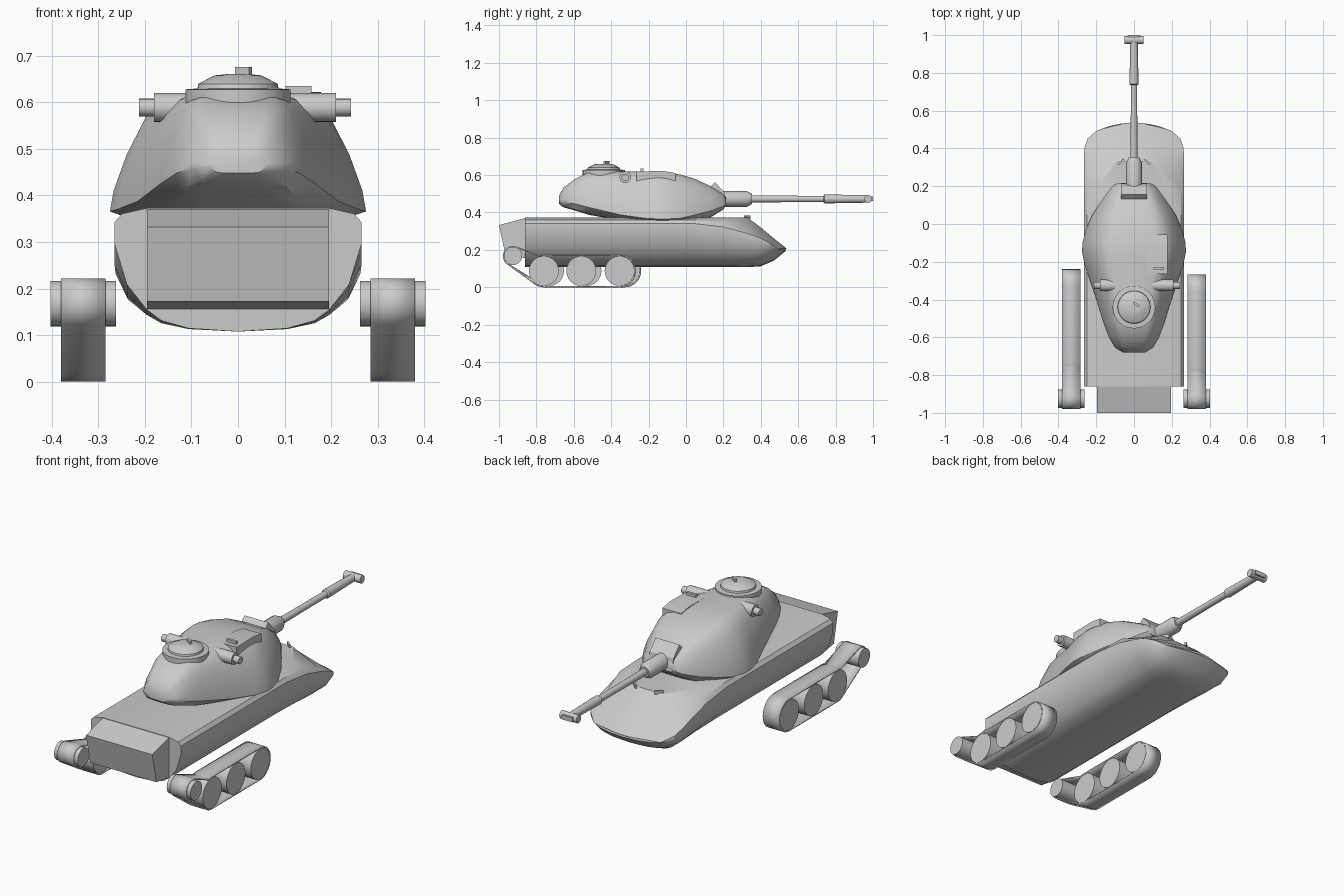
import bpy, bmesh, math
from mathutils import Vector, Matrix

if "Cube" in bpy.data.objects:
    bpy.data.objects.remove(bpy.data.objects["Cube"])


def finish(name, bm, angle=30):
    bmesh.ops.remove_doubles(bm, verts=bm.verts, dist=1e-5)
    bmesh.ops.recalc_face_normals(bm, faces=bm.faces)
    me = bpy.data.meshes.new(name)
    bm.to_mesh(me)
    bm.free()
    ob = bpy.data.objects.new(name, me)
    bpy.context.collection.objects.link(ob)
    bpy.ops.object.select_all(action='DESELECT')
    ob.select_set(True)
    bpy.context.view_layer.objects.active = ob
    bpy.ops.object.shade_smooth_by_angle(angle=math.radians(angle))
    return ob


def loft(name, rings, angle=30, closed=True):
    """Skin a list of equal-length closed rings and cap both ends."""
    bm = bmesh.new()
    vs = [[bm.verts.new(p) for p in r] for r in rings]
    n = len(vs[0])
    for a, b in zip(vs, vs[1:]):
        for i in range(n):
            j = (i + 1) % n
            bm.faces.new((a[i], a[j], b[j], b[i]))
    if closed:
        bm.faces.new(vs[0])
        bm.faces.new(vs[-1])
    return finish(name, bm, angle)


def mirrored(half):
    """Close a half section that runs from bottom centre to top centre."""
    return half + [(-p[0], p[1], p[2]) for p in half[-2:0:-1]]


def lathe(name, profile, origin, axis, n=20):
    """Revolve (distance, radius) points around an axis."""
    q = Vector((0, 0, 1)).rotation_difference(Vector(axis))
    rings = [[Vector(origin) + q @ Vector((r * math.cos(2 * math.pi * i / n),
              r * math.sin(2 * math.pi * i / n), d)) for i in range(n)]
             for d, r in profile]
    return loft(name, rings)


def prism(name, profile, x0, x1):
    return loft(name, [[(x, y, z) for y, z in profile] for x in (x0, x1)])


def box(name, centre, size, rot=0):
    bm = bmesh.new()
    m = (Matrix.Translation(centre) @ Matrix.Rotation(rot, 4, 'Z')
         @ Matrix.Diagonal((*size, 1)))
    bmesh.ops.create_cube(bm, size=1, matrix=m)
    return finish(name, bm)


# Hull: rounded belly, flat deck, wedge-shaped nose
def hull_ring(y, w, zb, ze, zt, f, pike):
    h = ze - zb
    side = w * (0.94 if f > 0.5 else 0.9)
    half = [(0, zb), (.4 * w, zb + .03 * h), (.62 * w, zb + .1 * h),
            (.74 * w, zb + .2 * h), (.9 * w, zb + .43 * h),
            (w, zb + .8 * h), (w, ze), (side, ze + (zt - ze) * (.6 if f > .5 else .15)),
            (f * w, zt), (0, zt)]
    return mirrored([(x, y - pike * (x / w) ** 2, z) for x, z in half])


loft("hull", [hull_ring(*s) for s in (
    (-.86, .265, .11, .345, .375, .74, 0),
    (.03, .265, .11, .345, .375, .74, 0),
    (.2, .265, .11, .325, .375, .7, 0),
    (.33, .265, .11, .29, .375, .35, 0),
    (.40, .263, .115, .265, .322, .25, 0),
    (.47, .247, .145, .238, .264, .2, .02),
    (.537, .2, .2, .208, .211, .2, .045))])

# Stern block
prism("stern_block", [(-1, .335), (-.965, .175), (-.85, .157), (-.85, .375)],
      -.195, .195)

# Turret: egg-shaped casting lofted from back to front
def turret_ring(y, w, zb, zw, zt):
    h = zt - zw
    return mirrored([(x * w, y, z) for x, z in (
        (0, zb), (.45, zb), (.78, zb + .15 * (zw - zb)), (1, zw), (.97, zw + .18 * h),
        (.87, zw + .48 * h), (.72, zw + .8 * h), (.58, zw + .94 * h),
        (.42, zt), (0, zt))])


loft("turret", [turret_ring(*s) for s in (
    (-.68, .06, .45, .465, .49), (-.655, .1, .43, .46, .535),
    (-.6, .133, .415, .45, .578), (-.52, .163, .39, .43, .618),
    (-.35, .215, .36, .39, .622), (-.22, .26, .347, .372, .622),
    (-.15, .275, .345, .368, .621), (-.1, .273, .342, .368, .617),
    (-.03, .255, .338, .372, .605), (.05, .22, .335, .39, .582),
    (.13, .167, .375, .41, .543), (.2, .115, .42, .437, .505),
    (.215, .09, .44, .45, .48))], 35)

# Gun: hood, sleeve, stepped barrel and T-shaped muzzle brake
prism("gun_hood", [(.11, .52), (.155, .565), (.205, .51), (.217, .44), (.11, .44)],
      -.07, .07)
lathe("gun_sleeve", [(.17, .042), (.325, .042), (.352, .028), (.352, .018)],
      (0, 0, .475), (0, 1, 0))
lathe("gun_barrel", [(.34, .019), (.6, .017), (.735, .017), (.74, .024), (.965, .02),
                     (.965, .015)], (0, 0, .475), (0, 1, 0), 16)
lathe("muzzle_brake", [(-.05, .021), (.05, .021)], (0, .974, .475), (1, 0, 0), 16)
box("muzzle_lip", (0, .99, .475), (.064, .02, .024))

# Commander cupola with small sight
lathe("cupola", [(.58, .113), (.63, .113), (.632, .087), (.642, .085), (.66, .05),
                 (.663, .02)], (0, -.44, 0), (0, 0, 1), 32)
box("cupola_sight", (.012, -.425, .667), (.036, .012, .022), -.6)

# Rangefinder ears, right one set further out
for side, off, name in ((-1, 0, "left"), (1, .03, "right")):
    lathe(name + "_rangefinder",
          [(.09, .031), (.18 + off, .031), (.18 + off, .019), (.213 + off, .019)],
          (0, -.325, .591), (side, 0, 0))

# Loader hatch and periscope
prism("loader_hatch", [(-.265, .56), (-.265, .622), (-.12, .624), (-.055, .613),
                       (-.055, .56)], .067, .178)
box("hatch_periscope", (.13, -.235, .625), (.055, .014, .024))

# Driver periscopes on the nose
for side, name in ((-1, "left"), (1, "right")):
    box(name + "_driver_periscope", (side * .07, .328, .378), (.042, .01, .018),
        -side * .75)


# Running gear: road wheels, sprocket and thin belt on each side
def arc(cy, cz, r, a0, a1, n):
    return [(cy + r * math.cos(math.radians(a0 + (a1 - a0) * i / n)),
             cz + r * math.sin(math.radians(a0 + (a1 - a0) * i / n)))
            for i in range(n + 1)]


for side, dy, name in ((1, 0, "right"), (-1, .028, "left")):
    for k, y in enumerate((-.76, -.56, -.355)):
        lathe(f"{name}_road_wheel_{k + 1}", [(.285, .08), (.38, .08)],
              (0, y + dy, .09), (side, 0, 0), 24)
    lathe(name + "_sprocket", [(.262, .049), (.402, .049)],
          (0, -.925, .17), (side, 0, 0), 20)
    path = (arc(-.355 + dy, .09, .084, -90, 90, 14)
            + arc(-.76 + dy, .09, .084, 90, 108, 2)
            + arc(-.925, .17, .051, 68, 235, 10)
            + arc(-.76 + dy, .09, .084, 235, 270, 4))
    belt = loft(name + "_track_belt",
                [[(side * x, y, z) for y, z in path] for x in (.284, .38)],
                closed=False)
    mod = belt.modifiers.new("thickness", 'SOLIDIFY')
    mod.thickness = .007
    mod.offset = 0

# Rest the tracks exactly on the ground
for ob in bpy.context.collection.objects:
    ob.location.z -= .0025
